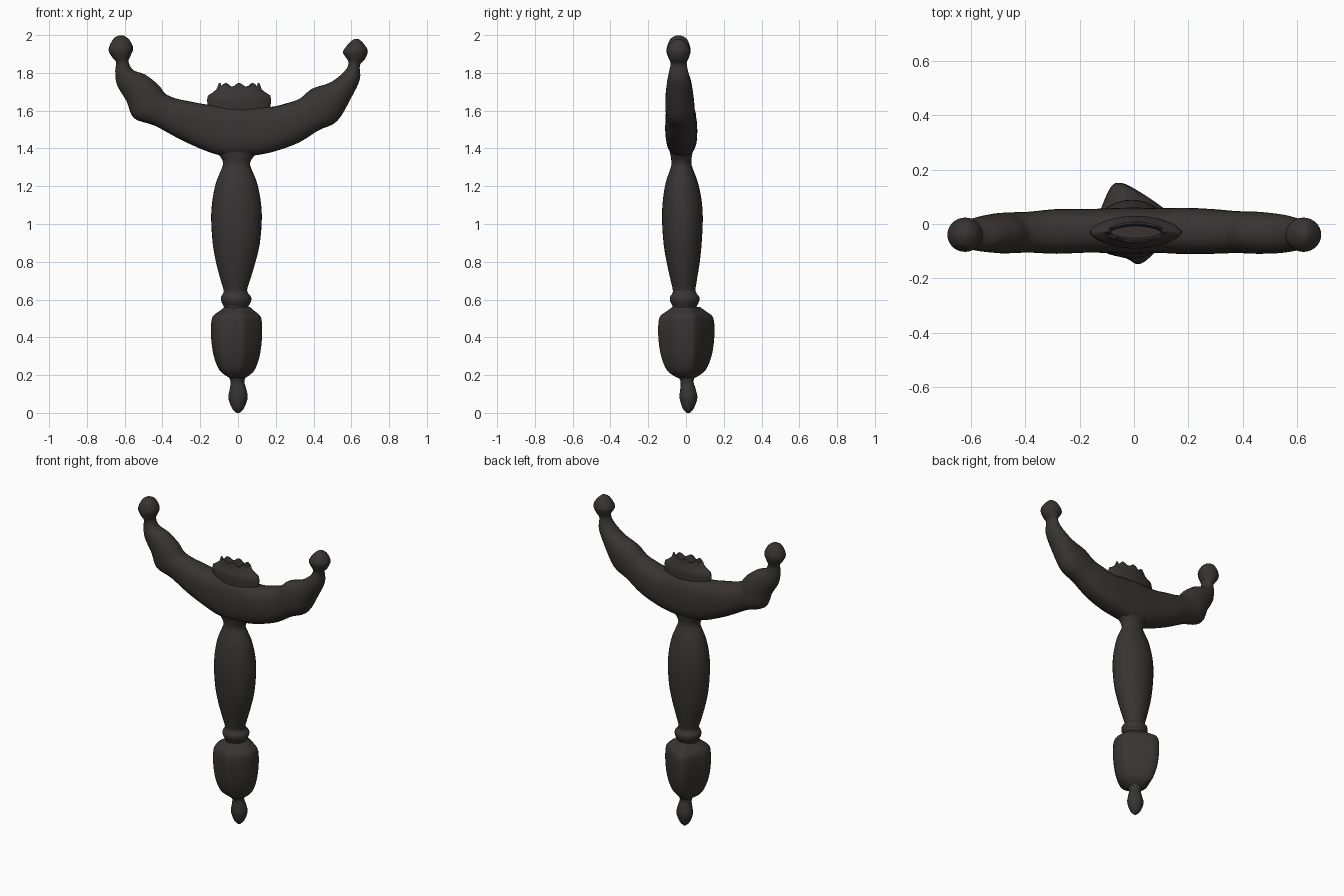
import bpy, bmesh, math
from mathutils import Vector

iron = bpy.data.materials.new("dark iron")
iron.diffuse_color = (0.042, 0.034, 0.034, 1)


def catmull(rows, steps, closed=False):
    """Smoothly resample rows of numbers."""
    n, out = len(rows), []
    get = (lambda i: rows[i % n]) if closed else (lambda i: rows[max(0, min(n - 1, i))])
    for i in range(n if closed else n - 1):
        p = [get(i + k) for k in (-1, 0, 1, 2)]
        for s in range(steps):
            t = s / steps
            out.append([0.5 * (2 * b + (c - a) * t + (2 * a - 5 * b + 4 * c - d) * t * t
                               + (3 * b - a - 3 * c + d) * t ** 3) for a, b, c, d in zip(*p)])
    if not closed:
        out.append(list(rows[-1]))
    return out


def loft(name, rings, angle=50):
    """Skin a list of equal-length rings and cap both ends."""
    bm = bmesh.new()
    vs = [[bm.verts.new(p) for p in r] for r in rings]
    n = len(vs[0])
    for a, b in zip(vs, vs[1:]):
        for i in range(n):
            j = (i + 1) % n
            bm.faces.new((a[i], a[j], b[j], b[i]))
    bm.faces.new(vs[0][::-1])
    bm.faces.new(vs[-1])
    bmesh.ops.recalc_face_normals(bm, faces=bm.faces)
    me = bpy.data.meshes.new(name)
    bm.to_mesh(me)
    bm.free()
    me.materials.append(iron)
    ob = bpy.data.objects.new(name, me)
    bpy.context.collection.objects.link(ob)
    bpy.ops.object.select_all(action='DESELECT')
    ob.select_set(True)
    bpy.context.view_layer.objects.active = ob
    bpy.ops.object.shade_smooth_by_angle(angle=math.radians(angle))
    return ob


def oval(n, e=2.0):
    """Unit superellipse points."""
    pts = []
    for i in range(n):
        c, s = math.cos(2 * math.pi * i / n), math.sin(2 * math.pi * i / n)
        pts.append((math.copysign(abs(c) ** (2 / e), c), math.copysign(abs(s) ** (2 / e), s)))
    return pts


def turned(name, rows):
    """Upright turned part from rows of z, centre x, radius x, centre y, radius y."""
    loft(name, [[(cx + rx * u, cy + ry * v, z) for u, v in oval(32)]
                for z, cx, rx, cy, ry in catmull(rows, 4)])


# bottom knob
turned("bottom_knob", [
    (0.0, 0, .008, .012, .008), (.025, 0, .032, .012, .03), (.08, 0, .051, .013, .047),
    (.13, 0, .043, .01, .04), (.17, -.003, .037, .005, .035), (.22, -.005, .06, 0, .06)])

# faceted pommel with an irregular cross-section
section = catmull([(.125, .02), (.105, .06), (0, .13), (-.05, .15), (-.085, .135), (-.125, .045),
                   (-.143, -.02), (-.11, -.1), (-.03, -.125), (.015, -.147), (.06, -.12),
                   (.12, -.05)], 4, True)
levels = catmull([(.185, .3), (.2, .48), (.225, .68), (.27, .83), (.33, .94), (.41, 1),
                  (.48, .99), (.515, .91), (.54, .68), (.56, .5)], 4)
loft("pommel", [[(x * s, y * s, z) for x, y in section] for z, s in levels])

# ring between pommel and grip
turned("collar", [
    (.545, -.01, .064, -.007, .062), (.565, -.01, .066, -.007, .064), (.58, -.01, .074, -.007, .072),
    (.597, -.01, .08, -.007, .078), (.615, -.01, .079, -.007, .077), (.63, -.012, .068, -.008, .066),
    (.645, -.013, .062, -.009, .06)])

# swelling grip
turned("grip", [
    (.6, -.013, .06, -.01, .06), (.65, -.014, .062, -.01, .06), (.7, -.014, .077, -.012, .069),
    (.8, -.012, .105, -.015, .088), (.9, -.009, .125, -.018, .101), (1.03, -.008, .134, -.019, .108),
    (1.13, -.008, .127, -.02, .102), (1.22, -.008, .108, -.022, .085), (1.28, -.008, .084, -.023, .064),
    (1.315, -.008, .072, -.024, .053), (1.345, -.006, .08, -.025, .054), (1.38, -.005, .11, -.025, .06)])

# crossguard: outer x, outer z, inner x, inner z, half depth
guard = [
    (-.63, 1.998, -.605, 1.998, .014), (-.66, 1.98, -.575, 1.975, .045),
    (-.685, 1.925, -.555, 1.93, .063), (-.668, 1.885, -.57, 1.888, .053),
    (-.645, 1.855, -.58, 1.86, .042), (-.65, 1.81, -.555, 1.815, .047),
    (-.64, 1.735, -.49, 1.79, .062), (-.59, 1.65, -.42, 1.735, .072),
    (-.55, 1.56, -.385, 1.69, .075), (-.44, 1.52, -.33, 1.665, .075),
    (-.31, 1.45, -.26, 1.65, .082), (-.19, 1.395, -.16, 1.632, .08),
    (-.1, 1.365, -.08, 1.63, .082), (.0, 1.355, .0, 1.63, .084),
    (.1, 1.365, .09, 1.625, .082), (.195, 1.385, .175, 1.62, .085),
    (.32, 1.43, .26, 1.64, .082), (.425, 1.495, .33, 1.665, .077),
    (.525, 1.545, .39, 1.715, .077), (.6, 1.67, .49, 1.75, .07),
    (.645, 1.765, .565, 1.81, .055), (.645, 1.84, .585, 1.855, .043),
    (.67, 1.87, .565, 1.89, .054), (.687, 1.915, .557, 1.915, .063),
    (.665, 1.955, .59, 1.96, .045), (.638, 1.98, .617, 1.98, .014)]
rings = []
for ox, oz, ix, iz, h in catmull(guard, 4):
    mx, mz = (ox + ix) / 2, (oz + iz) / 2
    cy = -.024 - .04 * mx * mx
    e = 2.0 + 0.6 * max(0, 1 - (mx / .55) ** 2)
    rings.append([(mx + (ix - mx) * v, cy + h * u, mz + (iz - mz) * v) for u, v in oval(28, e)])
loft("crossguard", rings, 60)

# stepped blade socket: lens outline, scalloped rim, hollow top
socket = [(1.58, .16, .05), (1.655, .17, .06), (1.68, .165, .055), (1.695, .142, .047),
          (1.712, .12, .043), (1.735, .108, .037), (1.737, .098, .03), (1.70, .092, .022)]
rings = []
for k, (z, rx, ry) in enumerate(socket):
    ring = []
    for i in range(48):
        a = 2 * math.pi * i / 48
        rim = .01 * math.cos(a * 8) if k in (5, 6) else 0
        s = math.sin(a)
        ring.append((.006 + rx * math.cos(a), -.03 + ry * math.copysign(abs(s) ** 1.3, s), z + rim))
    rings.append(ring)
loft("blade_socket", rings, 40)
